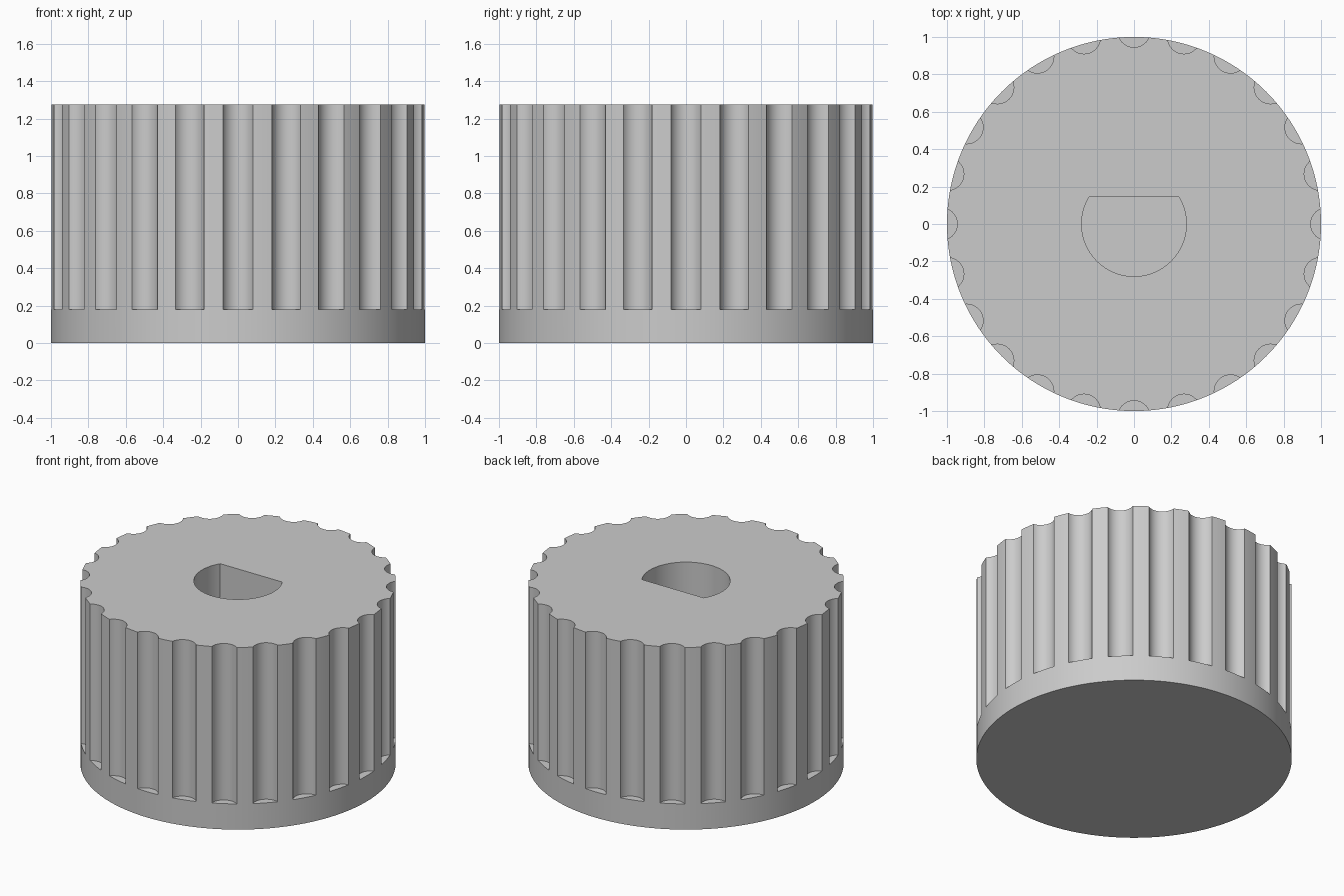
import bpy
import bmesh
from math import cos, sin, pi, asin, sqrt

cube = bpy.data.objects.get("Cube")
if cube:
    bpy.data.objects.remove(cube)

HEIGHT = 1.275
BASE_TOP = 0.18
FLUTES = 24
FLUTE_RADIUS, FLUTE_CENTRE = 0.0875, 1.0325
BORE_RADIUS, BORE_FLAT, BORE_FLOOR = 0.28, 0.145, 0.18

grey = bpy.data.materials.new("plain grey")
grey.use_nodes = True
colour = (0.6, 0.6, 0.6, 1)
grey.diffuse_color = colour
grey.node_tree.nodes["Principled BSDF"].inputs["Base Color"].default_value = colour


def add_prism(bm, outline, z0, z1):
    """Closed upright prism from a counter-clockwise outline."""
    face = bm.faces.new([bm.verts.new((x, y, z0)) for x, y in outline])
    top = bmesh.ops.extrude_face_region(bm, geom=[face])["geom"]
    verts = [v for v in top if isinstance(v, bmesh.types.BMVert)]
    bmesh.ops.translate(bm, verts=verts, vec=(0, 0, z1 - z0))


def make_object(name, prisms):
    bm = bmesh.new()
    for prism in prisms:
        add_prism(bm, *prism)
    bmesh.ops.recalc_face_normals(bm, faces=bm.faces)
    mesh = bpy.data.meshes.new(name)
    bm.to_mesh(mesh)
    bm.free()
    mesh.materials.append(grey)
    obj = bpy.data.objects.new(name, mesh)
    bpy.context.collection.objects.link(obj)
    return obj


def circle(radius, count, cx=0, cy=0):
    turns = [2 * pi * i / count for i in range(count)]
    return [(cx + radius * cos(t), cy + radius * sin(t)) for t in turns]


def cut(target, cutter):
    mod = target.modifiers.new("cut", 'BOOLEAN')
    mod.operation = 'DIFFERENCE'
    mod.solver = 'EXACT'
    mod.object = cutter
    bpy.context.view_layer.objects.active = target
    bpy.ops.object.modifier_apply(modifier=mod.name)
    bpy.data.objects.remove(cutter)


# Solid body of the knob
knob = make_object("knob_body", [(circle(1, 192), 0, HEIGHT)])

# Grip flutes, open at the top and stopping above the base ring
angles = [2 * pi * i / FLUTES for i in range(FLUTES)]
flutes = [(circle(FLUTE_RADIUS, 48, FLUTE_CENTRE * cos(a), FLUTE_CENTRE * sin(a)),
           BASE_TOP, HEIGHT + 0.1) for a in angles]
cut(knob, make_object("flute_cutter", flutes))

# D-shaped shaft bore with its flat towards the back
start = pi - asin(BORE_FLAT / BORE_RADIUS)
sweep = pi + 2 * asin(BORE_FLAT / BORE_RADIUS)
bore = [(BORE_RADIUS * cos(start + sweep * i / 64),
         BORE_RADIUS * sin(start + sweep * i / 64)) for i in range(65)]
cut(knob, make_object("bore_cutter", [(bore, BORE_FLOOR, HEIGHT + 0.1)]))

# Smooth curved walls, crisp rims
bpy.ops.object.select_all(action='DESELECT')
knob.select_set(True)
bpy.context.view_layer.objects.active = knob
bpy.ops.object.shade_smooth_by_angle(angle=pi / 6)
